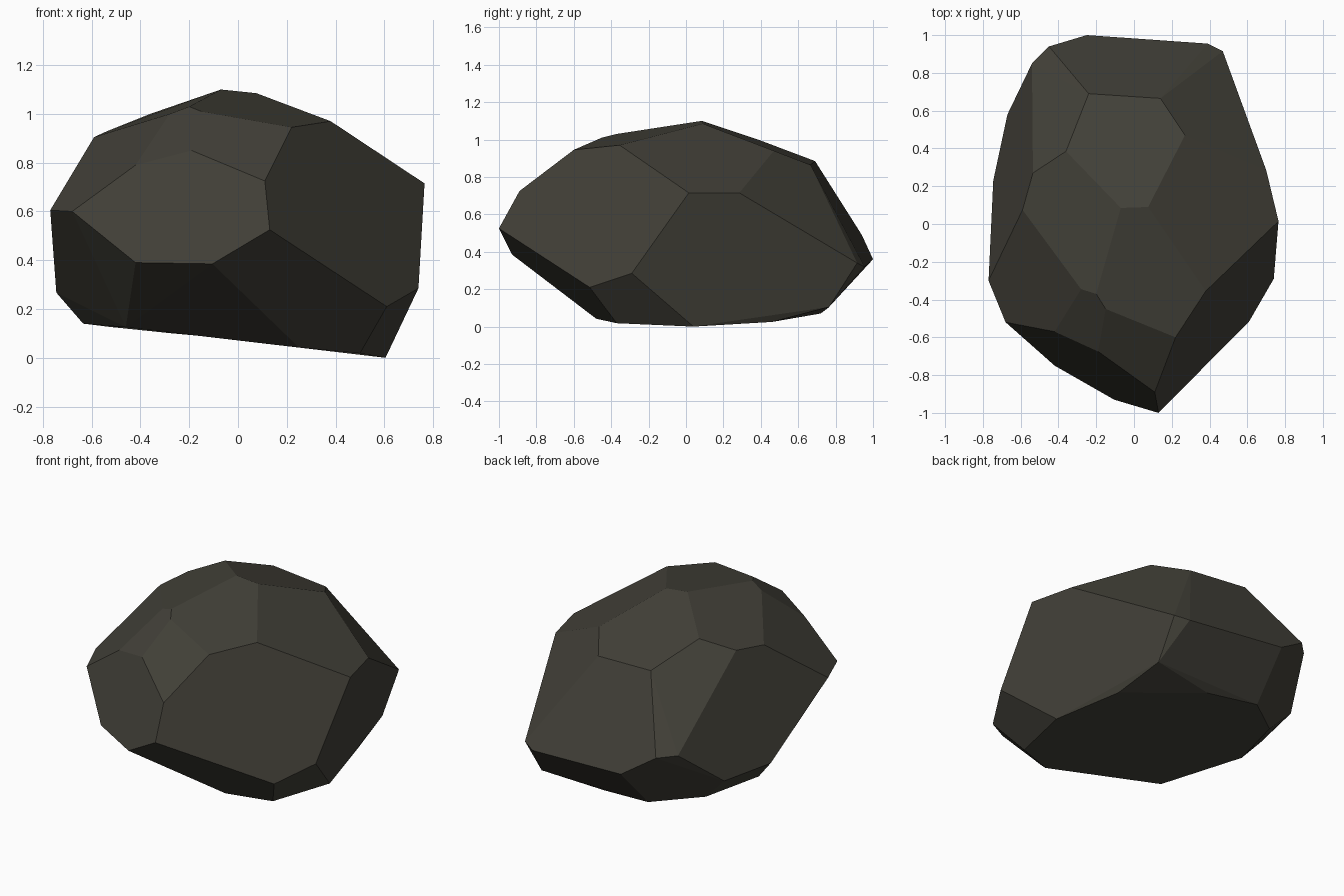
import bpy, bmesh, math

# Corner points of the boulder, grouped in rings from the ground up
ground = [(.605, .04, 0), (.50, .46, .025), (.06, .72, .07), (-.27, .76, .10),
          (-.53, .56, .127), (-.635, .19, .14), (-.46, -.31, .125),
          (.25, -.48, .042), (.50, -.37, .018)]
lower = [(.74, -.29, .285), (.61, -.515, .21), (-.105, -.93, .385), (-.42, -.75, .39),
         (-.745, .23, .267), (-.67, .58, .27), (.46, .765, .105)]
middle = [(.13, -1, .525), (.47, .915, .34), (.39, .955, .32), (-.25, 1, .36),
          (-.45, .94, .49), (-.54, .85, .495), (-.68, -.52, .60), (-.77, -.30, .605)]
upper = [(.11, -.89, .725), (.765, .015, .715), (.70, .285, .715),
         (-.42, -.57, .79), (-.19, -.675, .85)]
crown = [(.22, -.60, .945), (.38, -.355, .97), (-.15, -.45, 1.01), (-.20, -.37, 1.03),
         (-.28, -.345, 1.0), (.075, .09, 1.085), (-.07, .085, 1.10), (.27, .47, .94),
         (.14, .665, .865), (-.24, .69, .885), (-.36, .385, 1.0), (-.535, .27, .93),
         (-.59, .075, .905)]

# Wrap the corners in a convex shell and merge near-flat triangles into facets
bm = bmesh.new()
for p in ground + lower + middle + upper + crown:
    bm.verts.new(p)
bmesh.ops.convex_hull(bm, input=bm.verts[:])
bmesh.ops.dissolve_limit(bm, angle_limit=math.radians(5),
                         verts=bm.verts[:], edges=bm.edges[:])
bmesh.ops.recalc_face_normals(bm, faces=bm.faces[:])
mesh = bpy.data.meshes.new("boulder")
bm.to_mesh(mesh)
bm.free()

# Single dark stone colour, flat facets
stone = bpy.data.materials.new("dark_stone")
stone.diffuse_color = (.055, .052, .040, 1)
mesh.materials.append(stone)
boulder = bpy.data.objects.new("boulder", mesh)
bpy.context.collection.objects.link(boulder)
